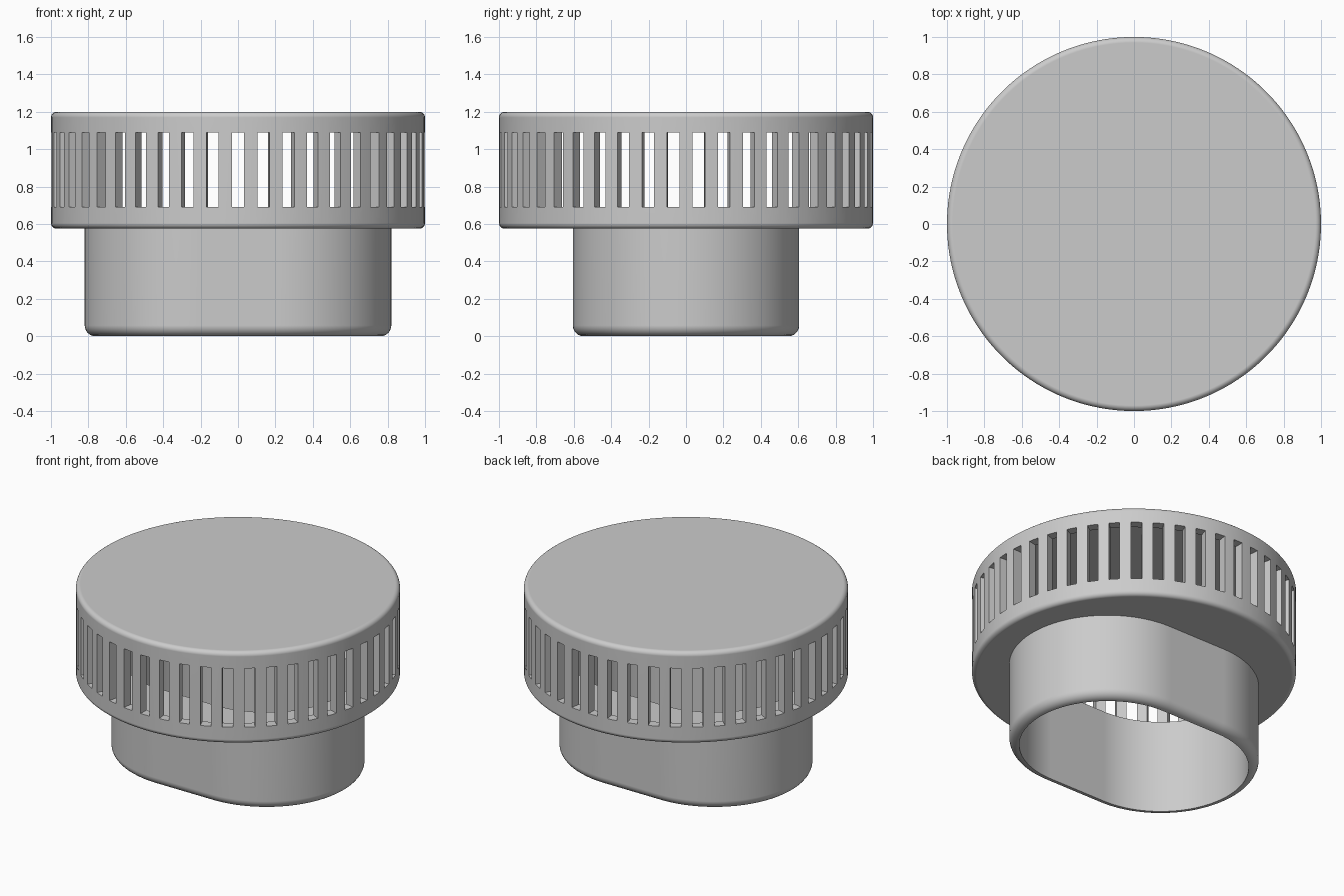
import bpy, bmesh
from math import pi, sin, cos
from mathutils import Matrix

cube = bpy.data.objects.get("Cube")
if cube:
    bpy.data.objects.remove(cube, do_unlink=True)

SLOTS = 46
SEGMENTS = SLOTS * 3
CAP_BOTTOM, CAP_TOP = 0.575, 1.2
WALL = 0.062
SPIGOT_R, SPIGOT_HALF = 0.605, 0.215

grey = bpy.data.materials.new("plain grey")
grey.use_nodes = True
grey.diffuse_color = (0.6, 0.6, 0.6, 1)
grey.node_tree.nodes["Principled BSDF"].inputs["Base Color"].default_value = (0.6, 0.6, 0.6, 1)


def finish(name, bm):
    bmesh.ops.remove_doubles(bm, verts=bm.verts, dist=1e-5)
    bmesh.ops.recalc_face_normals(bm, faces=bm.faces)
    mesh = bpy.data.meshes.new(name)
    bm.to_mesh(mesh)
    bm.free()
    mesh.materials.append(grey)
    obj = bpy.data.objects.new(name, mesh)
    bpy.context.collection.objects.link(obj)
    return obj


def loft(name, profile, half=0, capped=True):
    """Sweep (radius, z) points round a circle, or a stadium when half > 0."""
    bm = bmesh.new()
    rings = []
    n = SEGMENTS // 2
    for r, z in profile:
        ring = []
        for side in (0, 1):
            shift = -half if side else half
            for i in range(n + 1):
                a = -pi / 2 + pi * (side + i / n)
                ring.append(bm.verts.new((r * cos(a) + shift, r * sin(a), z)))
        rings.append(ring)
    for low, high in zip(rings, rings[1:]):
        for i in range(len(low)):
            j = (i + 1) % len(low)
            bm.faces.new((low[i], low[j], high[j], high[i]))
    if capped:
        bm.faces.new(rings[0])
        bm.faces.new(rings[-1])
    return finish(name, bm)


def fillet(r, z, size, start, steps=6):
    """Quarter-round profile points about a centre."""
    return [(r + size * cos(start + pi / 2 * i / steps),
             z + size * sin(start + pi / 2 * i / steps)) for i in range(steps + 1)]


def cut(target, cutter):
    mod = target.modifiers.new("cut", 'BOOLEAN')
    mod.operation = 'DIFFERENCE'
    mod.solver = 'EXACT'
    mod.object = cutter
    cutter.hide_render = True
    bpy.context.view_layer.objects.active = target
    bpy.ops.object.modifier_apply(modifier=mod.name)
    bpy.data.objects.remove(cutter, do_unlink=True)


def smooth(obj):
    bpy.ops.object.select_all(action='DESELECT')
    obj.select_set(True)
    bpy.context.view_layer.objects.active = obj
    bpy.ops.object.shade_smooth_by_angle(angle=pi / 6)
    obj.modifiers.new("even shading", 'WEIGHTED_NORMAL').keep_sharp = True


# Round cap with softened rims
edge = 0.03
cap = loft("vent_cap", fillet(1 - edge, CAP_BOTTOM + edge, edge, -pi / 2)
           + fillet(1 - edge, CAP_TOP - edge, edge, 0))

# Hollow inside, and bore through the floor
cut(cap, loft("cavity_cutter", [(1 - WALL, CAP_BOTTOM + WALL), (1 - WALL, CAP_TOP - WALL)]))
bore = SPIGOT_R - WALL
cut(cap, loft("bore_cutter", [(bore, 0.4), (bore, 0.8)], SPIGOT_HALF))

# Ring of upright vent slots
bm = bmesh.new()
for i in range(SLOTS):
    turn = Matrix.Rotation(-pi / 2 + 2 * pi * i / SLOTS, 4, 'Z')
    place = Matrix.Translation((0.97, 0, 0.89)) @ Matrix.Diagonal((0.2, 0.066, 0.4, 1))
    bmesh.ops.create_cube(bm, size=1, matrix=turn @ place)
cut(cap, finish("slot_cutter", bm))
smooth(cap)

# Oblong spigot tube with a rounded lower rim
lip = 0.058
spigot = loft("spigot", [(bore, CAP_BOTTOM), (bore, 0)]
              + fillet(SPIGOT_R - lip, lip, lip, -pi / 2)
              + [(SPIGOT_R, CAP_BOTTOM)], SPIGOT_HALF, capped=False)
smooth(spigot)
